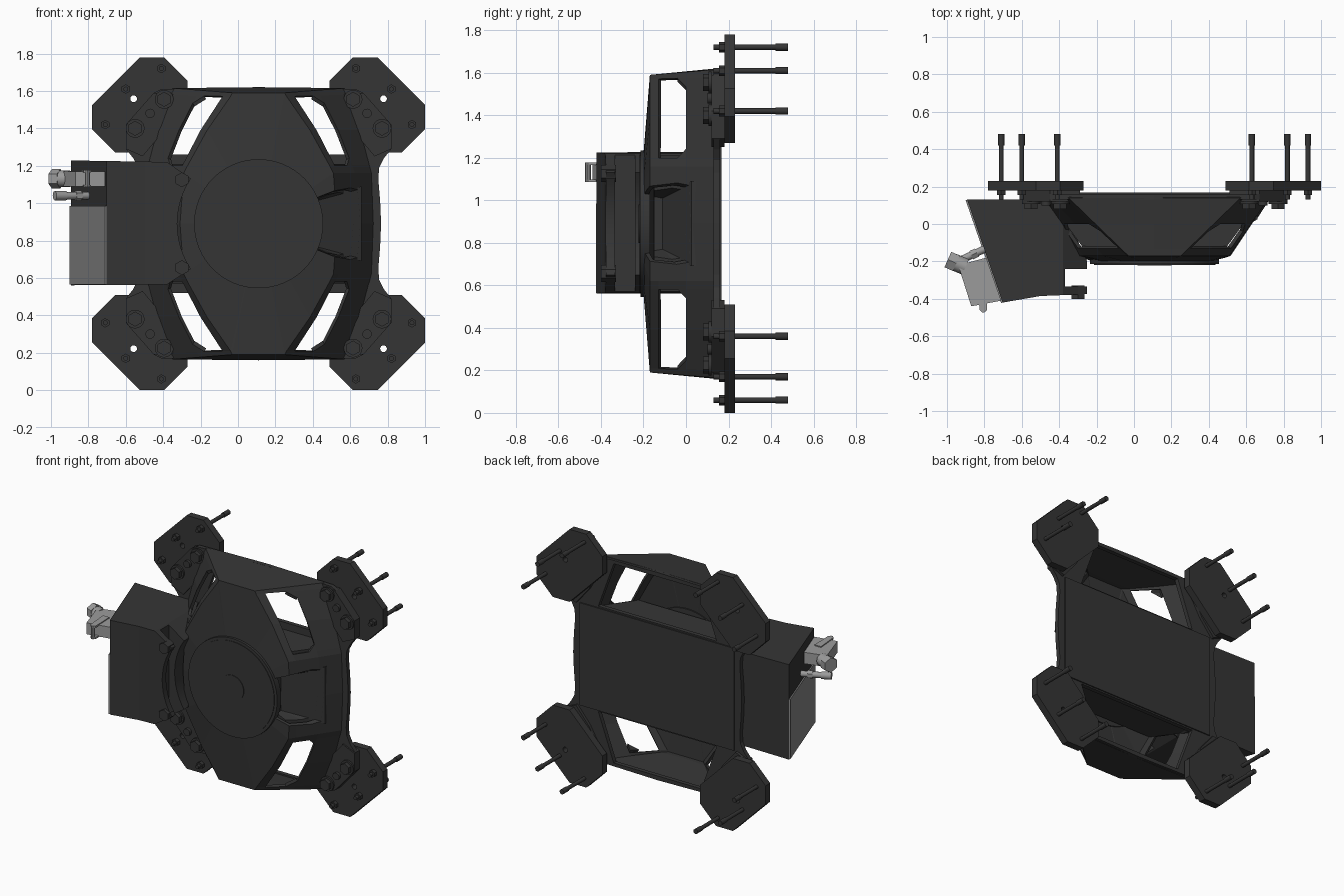
import bpy, bmesh, math
from mathutils import Vector

cube = bpy.data.objects.get("Cube")
if cube:
    bpy.data.objects.remove(cube)

CX, CZ = 0.11, 0.89          # centre of the round body


def material(name, v):
    m = bpy.data.materials.new(name)
    m.use_nodes = True
    m.diffuse_color = (v, v, v, 1)
    m.node_tree.nodes["Principled BSDF"].inputs["Base Color"].default_value = (v, v, v, 1)
    return m


DARK = material("dark grey", 0.036)
PANEL = material("panel grey", 0.25)
LIGHT = material("connector grey", 0.33)


def finish(name, bm, mat):
    bmesh.ops.recalc_face_normals(bm, faces=bm.faces)
    me = bpy.data.meshes.new(name)
    bm.to_mesh(me)
    bm.free()
    me.materials.append(mat)
    ob = bpy.data.objects.new(name, me)
    bpy.context.collection.objects.link(ob)
    return ob


def prism(name, pts, a, b, axis="y", mat=DARK):
    """Extrude a flat outline from a to b along y or z."""
    bm = bmesh.new()
    place = (lambda p: (p[0], a, p[1])) if axis == "y" else (lambda p: (p[0], p[1], a))
    f = bm.faces.new([bm.verts.new(place(p)) for p in pts])
    ext = bmesh.ops.extrude_face_region(bm, geom=[f])
    vs = [g for g in ext["geom"] if isinstance(g, bmesh.types.BMVert)]
    bmesh.ops.translate(bm, verts=vs, vec=(0, b - a, 0) if axis == "y" else (0, 0, b - a))
    return finish(name, bm, mat)


def hull(name, pts):
    bm = bmesh.new()
    vs = [bm.verts.new(p) for p in pts]
    bmesh.ops.convex_hull(bm, input=vs)
    bmesh.ops.dissolve_limit(bm, angle_limit=0.01, verts=bm.verts, edges=bm.edges)
    return finish(name, bm, DARK)


def rod(name, p, q, r, n=16, mat=DARK, r2=None):
    p, q = Vector(p), Vector(q)
    bm = bmesh.new()
    bmesh.ops.create_cone(bm, cap_ends=True, segments=n, radius1=r,
                          radius2=r if r2 is None else r2, depth=(q - p).length)
    bm.transform((q - p).to_track_quat("Z", "Y").to_matrix().to_4x4())
    bmesh.ops.translate(bm, verts=bm.verts, vec=(p + q) / 2)
    ob = finish(name, bm, mat)
    if n > 8:
        bpy.ops.object.select_all(action="DESELECT")
        ob.select_set(True)
        bpy.context.view_layer.objects.active = ob
        bpy.ops.object.shade_smooth_by_angle(angle=math.radians(35))
    return ob


def bake(ob):
    dg = bpy.context.evaluated_depsgraph_get()
    me = bpy.data.meshes.new_from_object(ob.evaluated_get(dg))
    ob.modifiers.clear()
    ob.data = me


def cut(ob, tool, op="DIFFERENCE", keep=False):
    mod = ob.modifiers.new("cut", "BOOLEAN")
    mod.operation, mod.solver, mod.object = op, "EXACT", tool
    bake(ob)
    if not keep:
        bpy.data.objects.remove(tool)


def around(quarter):
    """Mirror a quarter outline (top centre to side centre) to a full loop."""
    right = quarter + [(x, -z) for x, z in reversed(quarter[:-1])]
    left = [(-x, z) for x, z in reversed(right[1:-1])]
    return [(CX + x, CZ + z) for x, z in right + left]


# Hollow shell: grid lofted from the rear rim to the front, with windows left open
rear = around([(0, .73), (.46, .725), (.48, .69), (.55, .5), (.6, .31), (.61, .27), (.62, 0)])
front = around([(0, .7), (.14, .7), (.15, .68), (.275, .5), (.38, .31), (.4, .27), (.42, 0)])
rows = []
corners = []
bm = bmesh.new()
for y in (.14, 0, -.13, -.17):
    t = (.14 - y) / .31
    rows.append([bm.verts.new((a[0] + (b[0] - a[0]) * t, y, a[1] + (b[1] - a[1]) * t))
                 for a, b in zip(rear, front)])
ring = []
for x, z in front:
    d = Vector((x - CX, z - CZ)).normalized() * .33
    ring.append(bm.verts.new((CX + d.x, -.2, CZ + d.y)))
rows.append(ring)
n = len(front)
for r in range(4):
    for i in range(n):
        j = (i + 1) % n
        k = min(i, n // 2 - 1 - i) if i < n // 2 else min(i - n // 2, n - 1 - i)
        if r == 1 and k in (2, 3):
            # remember the rear corners of each window for the gussets
            quarter = i % (n // 2)
            outer_first = quarter in (2, 8)
            a, b = (i, j) if outer_first else (j, i)
            corners.append([rows[1][a].co.copy(), rows[1][b].co.copy(), rows[2][a].co.copy()])
            continue
        bm.faces.new((rows[r][i], rows[r][j], rows[r + 1][j], rows[r + 1][i]))
bm.faces.new(ring)
shell = finish("body_shell", bm, DARK)
solid = shell.modifiers.new("wall", "SOLIDIFY")
solid.thickness = 0.02
bake(shell)
for c, along, fwd in corners:
    tri = [c, c.lerp(along, .22), c.lerp(fwd, .3)]
    inward = (Vector((CX, c.y, CZ)) - c).normalized() * .02
    hull("window_corner", tri + [p + inward for p in tri])

# Closed core behind the disc, with its rear cover
core = hull("body_core", [(CX + sx * w, y, CZ + sz * .32) for w, y in ((.585, .15), (.365, -.15))
                          for sx in (-1, 1) for sz in (-1, 1)])
prism("rear_cover", [(CX + x, CZ + z) for x, z in ((-.6, -.36), (.6, -.36), (.6, .36), (-.6, .36))],
      .145, .168)

# Flared recess in the side of the body
recess = hull("recess_cutter", [(CX + x, y, CZ + s * z) for s in (-1, 1) for x, y, z in
              ((.3, -.11, .12), (.3, -.4, .17), (.56, .03, .19), (.7, .03, .27), (.7, -.4, .27))])
cut(shell, recess, keep=True)
cut(core, recess)
hull("recess_floor", [(CX + x, y + d, CZ + s * z) for s in (-1, 1) for d in (0, .03)
                      for x, y, z in ((.3, -.11, .13), (.55, .025, .2))])

# Front disc
rod("front_disc", (CX, -.17, CZ), (CX, -.215, CZ), .345, 64)
rod("disc_step", (CX, -.21, CZ), (CX, -.219, CZ), .325, 64)
rod("disc_hub", (CX, -.21, CZ), (CX, -.223, CZ), .09, 32)

# Rear flange, open above and below the core
flange = prism("rear_flange", around([(0, .73), (.52, .72), (.56, .7), (.71, .53), (.71, .4),
               (.67, .35), (.645, .3), (.64, .24), (.65, .12), (.655, 0)]), .13, .16)
for s in (-1, 1):
    hole = [(CX + x, CZ + s * z) for x, z in ((-.34, .70), (.34, .70), (.46, .37), (-.46, .37))]
    cut(flange, prism("flange_cutter", hole, .05, .3))

# Four mounting corners
OCTAGON = [(.255, 0), (0, .255), (-.13, .255), (-.255, .13),
           (-.255, 0), (0, -.255), (.13, -.255), (.255, -.13)]
PAD = [(.4, .69), (.56, .7), (.71, .53), (.71, .4), (.62, .36), (.52, .48)]
for sx in (-1, 1):
    for sz in (-1, 1):
        def at(dx, dz):
            return CX + sx * dx, CZ + sz * dz
        plate = prism("mount_plate", [at(.635 + x, .635 + z) for x, z in OCTAGON], .18, .23)
        hx, hz = at(.668, .668)
        cut(plate, rod("hole_cutter", (hx, .1, hz), (hx, .3, hz), .018))
        prism("foot_pad", [at(*p) for p in PAD], .12, .18)
        for dx, dz in ((.505, .665), (.66, .51)):
            x, z = at(dx, dz)
            rod("washer", (x, .12, z), (x, .107, z), .05, 24)
            rod("hex_bolt", (x, .11, z), (x, .08, z), .04, 6)
        x, z = at(.58, .59)
        rod("dowel", (x, .13, z), (x, .1, z), .025)
        for dx, dz in ((.52, .83), (.71, .72), (.82, .53)):
            x, z = at(dx, dz)
            rod("anchor_nut", (x, .18, z), (x, .155, z), .025, 6)
            rod("anchor_shaft", (x, .13, z), (x, .43, z), .013, 12)
            rod("anchor_tip", (x, .42, z), (x, .48, z), .017, 12)

# Connection box: two curved lips beside the disc with a recessed wall between
box = prism("connection_box", [(-1, .56), (-.38, .565), (-.25, .65), (-.25, 1.13),
                               (-.38, 1.22), (-1, 1.23)], -.6, .4)
cut(box, prism("box_profile", [(-.892, .13), (-.702, -.42), (-.5, -.385), (-.25, -.375),
                               (-.25, -.335), (-.37, -.335), (-.37, -.24), (-.25, -.24),
                               (-.25, -.2), (-.4, .13)], 0, 2, "z"), "INTERSECT")
cut(box, rod("arc_cutter", (CX, -.6, CZ), (CX, -.14, CZ), .435, 64))
for s in (-1, 1):
    z = CZ + s * .235
    rod("box_bolt", (-.3, -.4, z), (-.3, -.33, z), .04, 6)

# Thin cover on the slanted side of the box
side = [(-.892, .13), (-.702, -.42), (-.71, -.423), (-.9, .127)]
prism("side_panel", side, .565, .985, "z", PANEL)

# Large connector with gland and locking lever
prism("connector_hood", [(-.94, -.22), (-.79, -.18), (-.71, -.41), (-.87, -.44)],
      1.09, 1.17, "z", LIGHT)
rod("connector_gland", (-.9, -.23, 1.13), (-.97, -.2, 1.13), .045, 12, LIGHT)
rod("gland_nut", (-.95, -.21, 1.13), (-.995, -.19, 1.13), .052, 6, LIGHT)
for z in (1.085, 1.165):
    prism("lever_arm", [(-.84, -.3), (-.79, -.3), (-.785, -.46), (-.805, -.475), (-.825, -.46)],
          z, z + .012, "z", LIGHT)
rod("lever_bar", (-.805, -.46, 1.085), (-.805, -.46, 1.177), .014, 10, LIGHT)

# Small connector
rod("plug_body", (-.79, -.13, 1.04), (-.92, -.19, 1.04), .02, 12, LIGHT)
rod("plug_collar", (-.84, -.153, 1.04), (-.87, -.167, 1.04), .028, 6, LIGHT)
rod("plug_cap", (-.92, -.19, 1.04), (-.98, -.218, 1.04), .025, 12, LIGHT)
